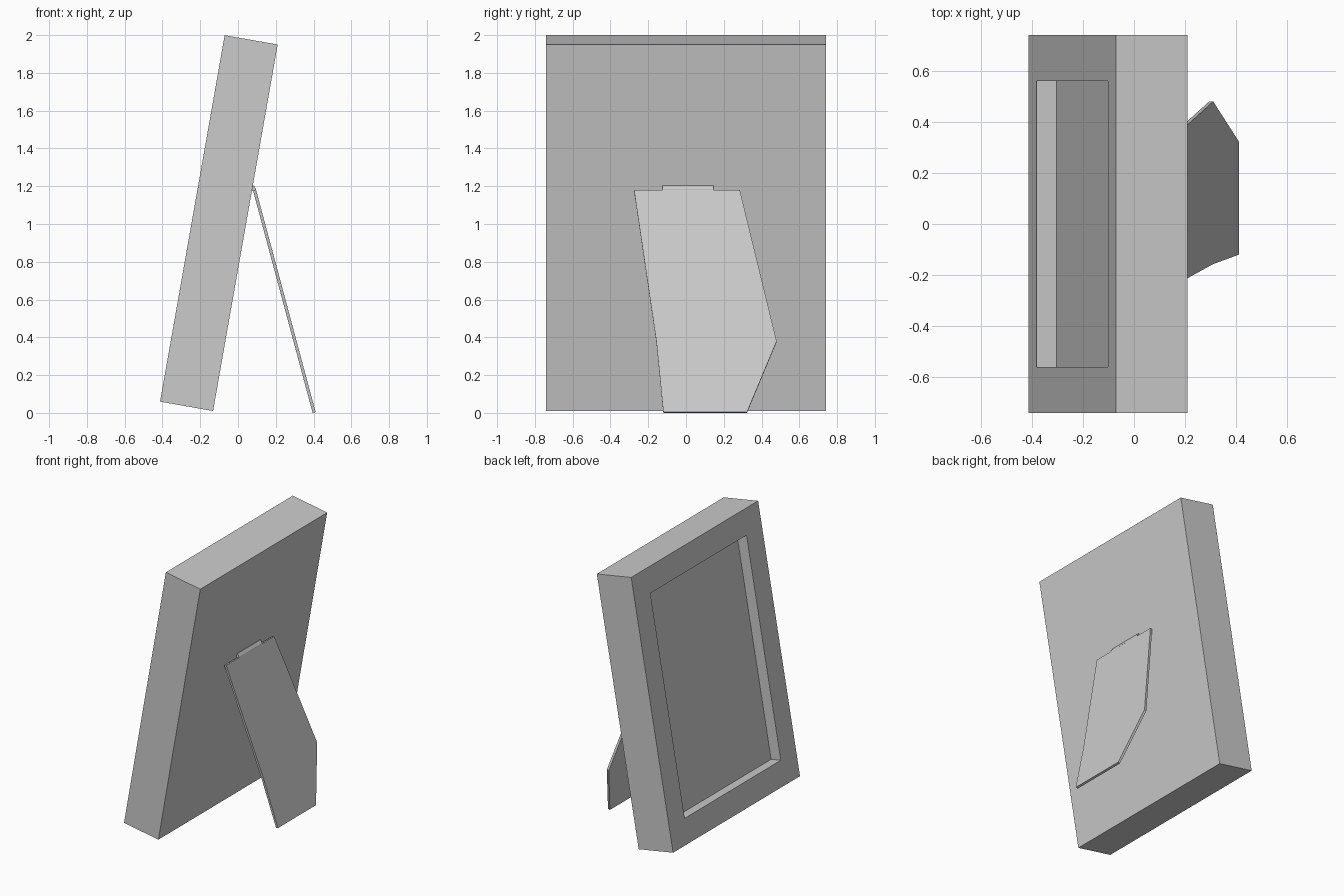
import bpy, bmesh
from math import radians
from mathutils import Matrix, Vector

if "Cube" in bpy.data.objects:
    bpy.data.objects.remove(bpy.data.objects["Cube"])


def finish(name, bm, pivot=(0, 0, 0), tilt=0):
    """Tilt about the y axis, move to the pivot and make the object."""
    bm.transform(Matrix.Translation(pivot) @ Matrix.Rotation(radians(tilt), 4, 'Y'))
    bmesh.ops.recalc_face_normals(bm, faces=bm.faces[:])
    mesh = bpy.data.meshes.new(name)
    bm.to_mesh(mesh)
    bm.free()
    obj = bpy.data.objects.new(name, mesh)
    bpy.context.collection.objects.link(obj)
    return obj


def prism(points, sweep):
    """Extrude a closed outline along a vector."""
    bm = bmesh.new()
    face = bm.faces.new([bm.verts.new(p) for p in points])
    ext = bmesh.ops.extrude_face_region(bm, geom=[face])["geom"]
    verts = [g for g in ext if isinstance(g, bmesh.types.BMVert)]
    bmesh.ops.translate(bm, verts=verts, vec=sweep)
    return bm


# Frame: leaning slab with a picture recess on its -x face
T, W, H = 0.285, 1.48, 1.97
bm = bmesh.new()
bmesh.ops.create_cube(bm, size=1)
bmesh.ops.scale(bm, verts=bm.verts[:], vec=(T, W, H))
bmesh.ops.translate(bm, verts=bm.verts[:], vec=(-T / 2, 0, H / 2))
front = min(bm.faces, key=lambda f: f.calc_center_median().x)
bmesh.ops.inset_region(bm, faces=[front], thickness=0.254)
panel = bmesh.ops.extrude_discrete_faces(bm, faces=[front])["faces"][0]
bmesh.ops.translate(bm, verts=panel.verts[:], vec=Vector((0.08, 0, 0)))
finish("picture_frame", bm, (-0.132, 0, 0.01), 10)

# Easel leg: thin angled board propping the frame
outline = [(-0.12, 0), (0.323, 0), (0.48, 0.389), (0.285, 1.217),
           (-0.275, 1.217), (-0.157, 0.389)]
leg = prism([(0, y, z) for y, z in outline], (0.0165, 0, 0))
finish("easel_leg", leg, (0.395, 0, 0), -15)

# Hinge tab joining the leg to the back of the frame
profile = [(0.074, 1.175), (0.096, 1.18), (0.096, 1.184), (0.083, 1.205), (0.079, 1.205)]
finish("hinge_tab", prism([(x, -0.125, z) for x, z in profile], (0, 0.27, 0)))
